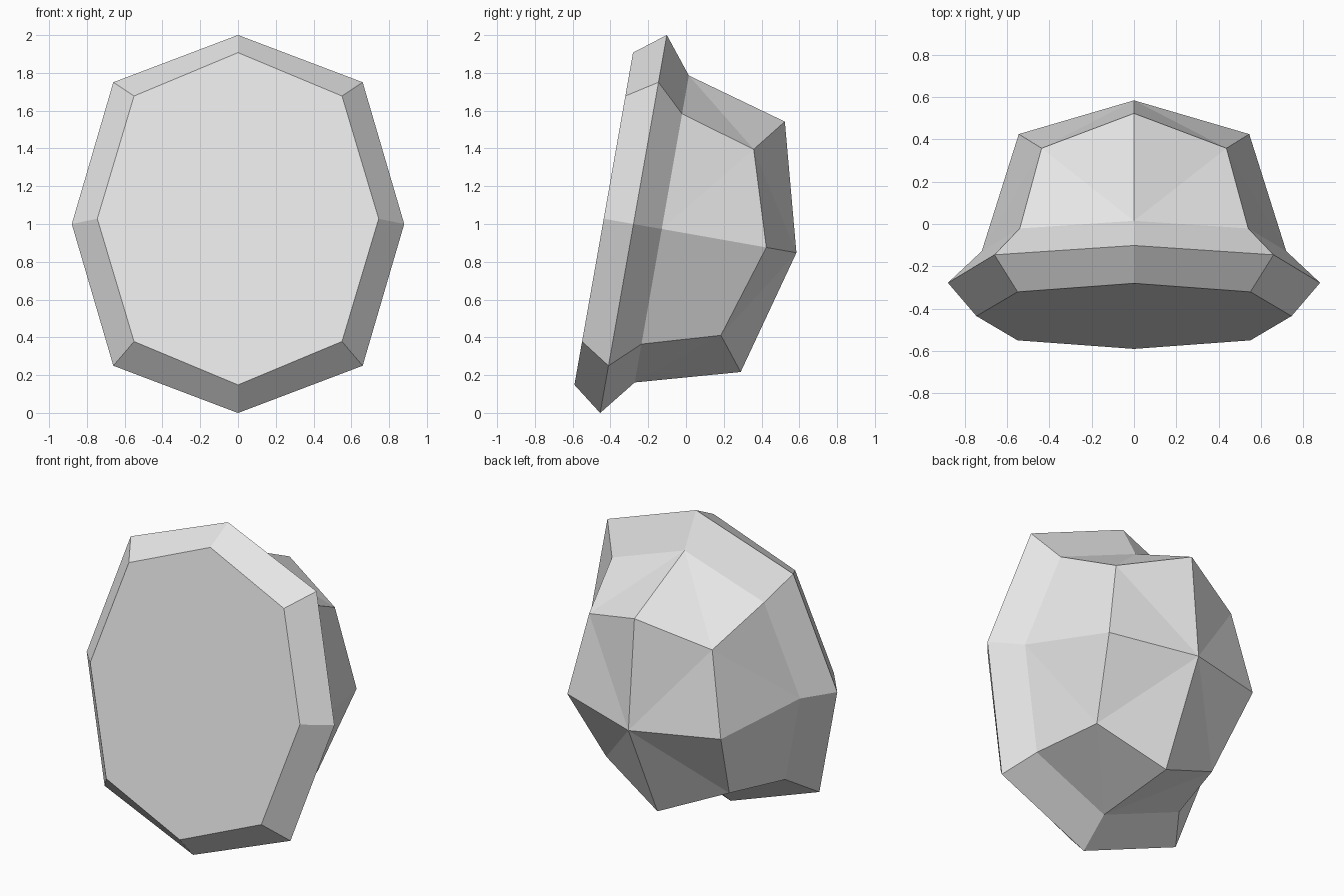
import bpy
import bmesh
import math

cube = bpy.data.objects.get("Cube")
if cube:
    bpy.data.objects.remove(cube, do_unlink=True)

# Single flat light grey
grey = bpy.data.materials.new("light_grey")
grey.use_nodes = True
colour = (0.8, 0.8, 0.8, 1.0)
grey.diffuse_color = colour
grey.node_tree.nodes["Principled BSDF"].inputs["Base Color"].default_value = colour

bm = bmesh.new()


def octagon(top, corner, side):
    """Mirror a quarter ring (top, corner, side as x, depth, height) to eight points."""
    (tx, td, th), (cx, cd, ch), (sx, sd, sh) = top, corner, side
    points = [(0, td, th), (cx, cd, ch), (sx, sd, 0), (cx, cd, -ch),
              (0, td, -th), (-cx, cd, -ch), (-sx, sd, 0), (-cx, cd, ch)]
    return [bm.verts.new(p) for p in points]


def flat_octagon(depth, half_width, half_height, k=0.75):
    return octagon((0, depth, half_height),
                   (half_width * k, depth, half_height * k),
                   (half_width, depth, 0))


def bridge(a, b, split=False):
    """Join two rings; split quads run their diagonal to the corners of ring b."""
    for i in range(8):
        j = (i + 1) % 8
        if not split:
            bm.faces.new((a[i], a[j], b[j], b[i]))
        elif i % 2 == 0:
            bm.faces.new((a[i], a[j], b[j]))
            bm.faces.new((a[i], b[j], b[i]))
        else:
            bm.faces.new((a[i], a[j], b[i]))
            bm.faces.new((a[j], b[j], b[i]))


# Front plate, wide rim and neck
front = flat_octagon(-0.16, 0.745, 0.893, 0.739)
rim = flat_octagon(0, 0.88, 1.016)
neck = flat_octagon(0.152, 0.72, 0.825)
# Shoulder of the faceted back, and its peak
shoulder = octagon((0, 0.695, 0.673), (0.437, 0.558, 0.5), (0.545, 0.714, 0))
peak = bm.verts.new((0, 0.876, 0))

bm.faces.new(front)
bridge(front, rim)
bridge(rim, neck)
bridge(neck, shoulder, split=True)
for i in range(8):
    bm.faces.new((shoulder[i], shoulder[(i + 1) % 8], peak))
bmesh.ops.recalc_face_normals(bm, faces=bm.faces)

mesh = bpy.data.meshes.new("faceted_block")
bm.to_mesh(mesh)
bm.free()
mesh.materials.append(grey)

# Lean the whole block backwards
block = bpy.data.objects.new("faceted_block", mesh)
block.location = (0, -0.278, 1.0)
block.rotation_euler.x = math.radians(-10)
bpy.context.collection.objects.link(block)
